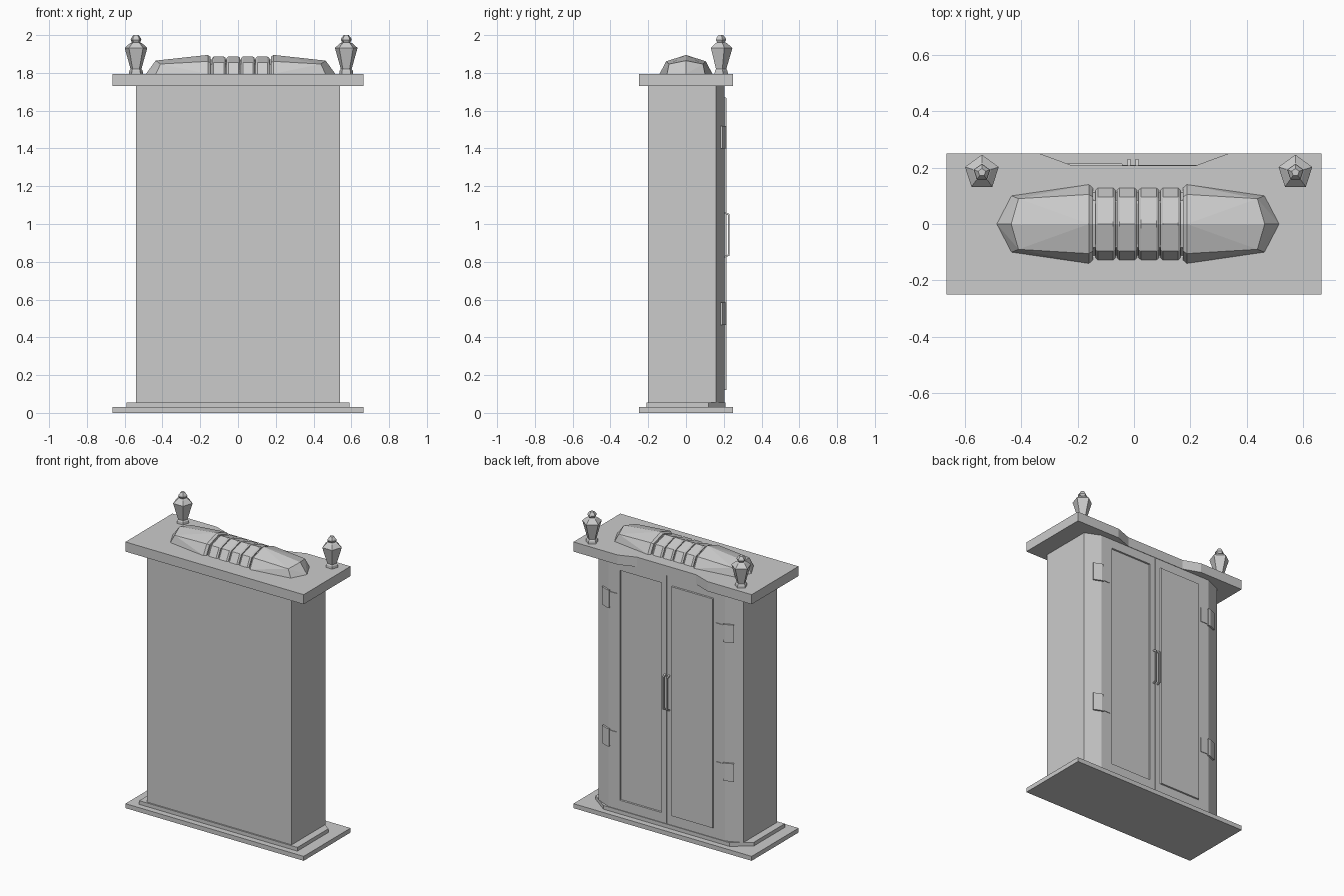
import bpy, bmesh, math
from mathutils import Vector

if "Cube" in bpy.data.objects:
    bpy.data.objects.remove(bpy.data.objects["Cube"])


def finish(name, bm):
    bmesh.ops.recalc_face_normals(bm, faces=bm.faces)
    me = bpy.data.meshes.new(name)
    bm.to_mesh(me)
    bm.free()
    ob = bpy.data.objects.new(name, me)
    bpy.context.collection.objects.link(ob)
    return ob


def prism(name, pts, lo, hi, axis='z'):
    """Extrude an outline: (x, y) along z, or (y, z) along x."""
    bm = bmesh.new()
    def co(p, t):
        return (p[0], p[1], t) if axis == 'z' else (t, p[0], p[1])
    f = bm.faces.new([bm.verts.new(co(p, lo)) for p in pts])
    ext = bmesh.ops.extrude_face_region(bm, geom=[f])['geom']
    d = Vector((0, 0, hi - lo)) if axis == 'z' else Vector((hi - lo, 0, 0))
    bmesh.ops.translate(bm, vec=d, verts=[v for v in ext if isinstance(v, bmesh.types.BMVert)])
    return finish(name, bm)


def mirrored(half):
    """Complete an outline given its +x half."""
    return half + [(-x, y) for x, y in reversed(half)]


def hull(name, pts):
    bm = bmesh.new()
    for p in pts:
        bm.verts.new(p)
    bmesh.ops.convex_hull(bm, input=bm.verts)
    bmesh.ops.dissolve_limit(bm, angle_limit=0.01, verts=bm.verts, edges=bm.edges)
    return finish(name, bm)


TOP = 1.795

# Plinth, cabinet and top slab
prism("base_plate", mirrored([(0.665, -0.25), (0.665, 0.25)]), 0, 0.03)
prism("base_step", mirrored([(0.59, -0.21), (0.59, 0.12), (0.47, 0.21)]), 0.03, 0.055)
prism("cabinet_body", mirrored([(0.54, -0.2), (0.54, 0.16), (0.435, 0.205),
                                (0.43, 0.205), (0.43, 0.19)]), 0.055, 1.73)
prism("top_slab", mirrored([(0.665, -0.25), (0.665, 0.25), (0.335, 0.25), (0.22, 0.208)]), 1.73, TOP)


# Doors with recessed panels
def door(name, s):
    bm = bmesh.new()
    bmesh.ops.create_cube(bm, size=1)
    for v in bm.verts:
        v.co = (s * (0.216 + v.co.x * 0.427), 0.1965 + v.co.y * 0.017, 0.8925 + v.co.z * 1.675)
    bmesh.ops.recalc_face_normals(bm, faces=bm.faces)
    face = max(bm.faces, key=lambda f: f.calc_center_median().y)
    bmesh.ops.inset_individual(bm, faces=[face], thickness=0.02)
    c = face.calc_center_median()
    for v in face.verts:
        v.co.x = s * (0.35 if abs(v.co.x) > abs(c.x) else 0.04)
        v.co.z = 1.67 if v.co.z > c.z else 0.12
    bmesh.ops.inset_individual(bm, faces=[face], thickness=0.003, depth=-0.009)
    return finish(name, bm)


for side, s in (("left", -1), ("right", 1)):
    door(side + "_door", s)
    # Pull handle
    x = -0.0035 + s * 0.0145
    prism(side + "_handle", [(0.2, 0.82), (0.23, 0.832), (0.23, 1.053), (0.2, 1.065),
                             (0.2, 1.056), (0.222, 1.047), (0.222, 0.838), (0.2, 0.829)],
          x - 0.005, x + 0.005, 'x')
    # Bent hinge plates wrapping the chamfered corner
    for level, z in (("lower", 0.465), ("upper", 1.4)):
        prism(f"{side}_{level}_hinge",
              [(s * a, b) for a, b in ((0.425, 0.2), (0.425, 0.215), (0.44, 0.215), (0.492, 0.193),
                                       (0.486, 0.18))], z, z + 0.12)
        prism(f"{side}_{level}_hinge_tab",
              [(s * a, b) for a, b in ((0.37, 0.2), (0.37, 0.209), (0.425, 0.209), (0.425, 0.2))],
              z + 0.01, z + 0.11)


# Faceted crest: two tapered wings, a core and four ribs
def section(x, w, h):
    return [(x, -w, TOP), (x, w, TOP), (x, -0.75 * w, TOP + 0.66 * h),
            (x, 0.75 * w, TOP + 0.66 * h), (x, 0, TOP + h)]


MID = 0.014
for side, s in (("left", -1), ("right", 1)):
    pts = [(0.501, 0, TOP), (0.449, 0.1, TOP), (0.449, -0.1, TOP), (0.45, 0, 1.865),
           (0.424, 0.09, 1.847), (0.424, -0.09, 1.847)]
    pts += section(0.174, 0.14, 0.1) + section(0.16, 0.128, 0.09)
    hull(side + "_crest_wing", [(MID + s * x, y, z) for x, y, z in pts])
hull("crest_core", section(MID - 0.165, 0.112, 0.076) + section(MID + 0.165, 0.112, 0.076))
for i in range(4):
    c = MID + (i - 1.5) * 0.077
    pts = []
    for dx, w, h in ((0.036, 0.12, 0.084), (0.027, 0.128, 0.091)):
        pts += section(c - dx, w, h) + section(c + dx, w, h)
    hull(f"crest_rib_{i + 1}", pts)

# Five-sided lantern finials
PROFILE = [(0.039, TOP), (0.037, 1.812), (0.03, 1.82), (0.063, 1.932), (0.034, 1.957),
           (0.022, 1.962), (0.03, 1.975), (0.027, 1.984), (0.014, 2.0)]
for side, cx in (("left", -0.54), ("right", 0.573)):
    bm = bmesh.new()
    rings = [[bm.verts.new((cx + r * math.sin(math.tau * k / 5),
                            0.183 + r * math.cos(math.tau * k / 5), z)) for k in range(5)]
             for r, z in PROFILE]
    for a, b in zip(rings, rings[1:]):
        for k in range(5):
            j = (k + 1) % 5
            bm.faces.new((a[k], a[j], b[j], b[k]))
    bm.faces.new(rings[0])
    bm.faces.new(rings[-1])
    finish(side + "_finial", bm)
